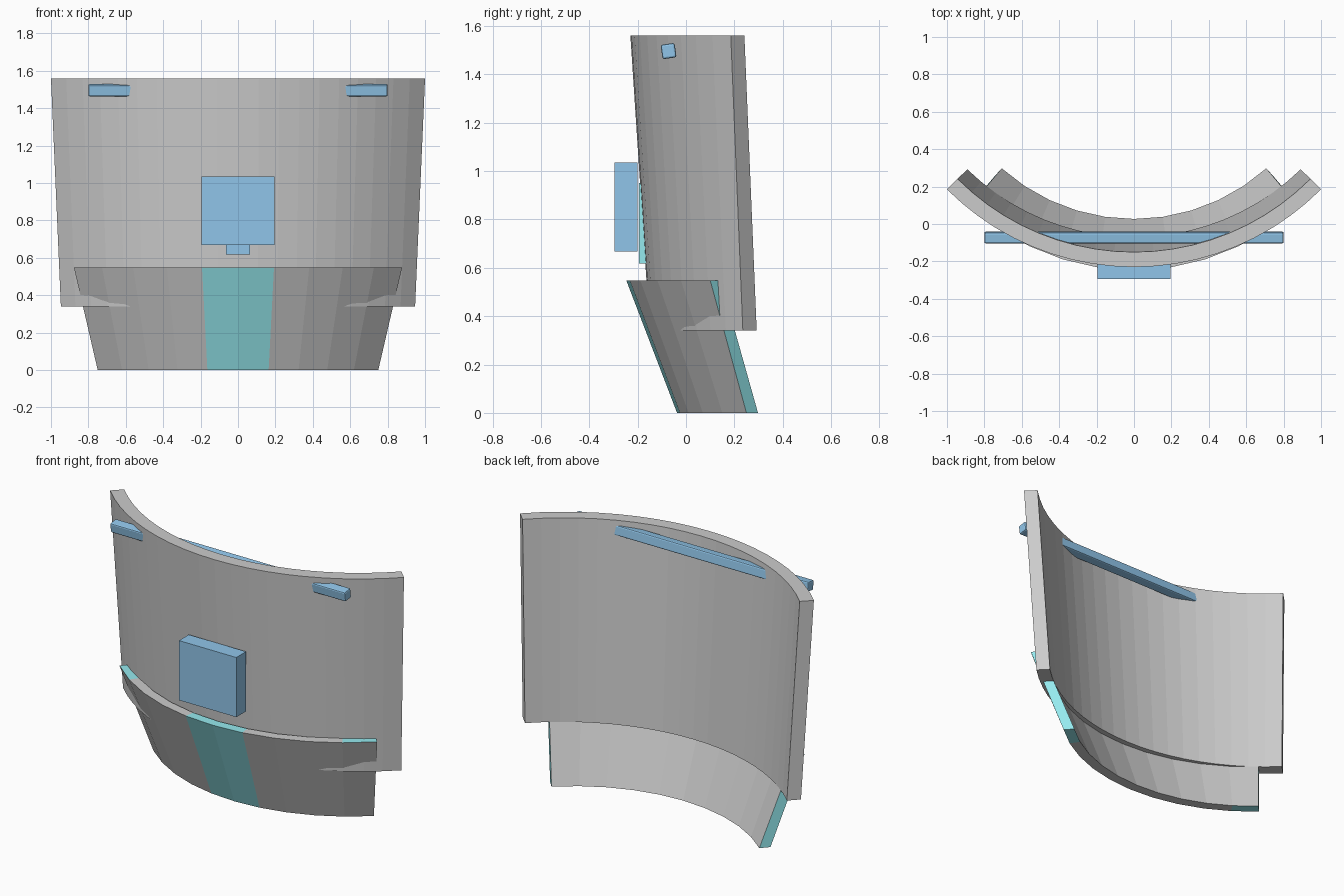
import bpy, bmesh, math

if "Cube" in bpy.data.objects:
    bpy.data.objects.remove(bpy.data.objects["Cube"])

def material(name, color):
    m = bpy.data.materials.new(name)
    m.diffuse_color = color
    m.use_nodes = True
    m.node_tree.nodes["Principled BSDF"].inputs["Base Color"].default_value = m.diffuse_color
    return m

grey = material("grey", (0.8, 0.8, 0.8, 1))
cyan = material("cyan", (0.30, 0.82, 0.86, 1))
blue = material("blue", (0.28, 0.56, 0.82, 1))

def finish(name, bm, mats):
    bmesh.ops.recalc_face_normals(bm, faces=bm.faces)
    me = bpy.data.meshes.new(name)
    bm.to_mesh(me)
    bm.free()
    for m in mats:
        me.materials.append(m)
    ob = bpy.data.objects.new(name, me)
    bpy.context.collection.objects.link(ob)
    return ob

def curved_panel(name, bottom, top, segs, accents=False):
    """Plate between two arcs; each is (half width, front y, end y, thickness, z)."""
    bm = bmesh.new()
    columns = []
    for i in range(segs + 1):
        col = []
        for half, y0, y1, thick, z in (bottom, top):
            sag = y1 - y0
            r = (half * half + sag * sag) / (2 * sag)
            a = math.asin(half / r) * (2 * i / segs - 1)
            for rad in (r, r - thick):
                col.append(bm.verts.new((rad * math.sin(a), y0 + r - rad * math.cos(a), z)))
        columns.append(col)          # bottom outer, bottom inner, top outer, top inner
    mid = segs // 2
    for i, (a, b) in enumerate(zip(columns, columns[1:])):
        centre, end = i in (mid - 1, mid), i in (0, segs - 1)
        for p, q, tint in ((0, 2, centre), (2, 3, centre or end), (3, 1, False), (1, 0, end)):
            f = bm.faces.new((a[p], a[q], b[q], b[p]))
            f.material_index = int(accents and tint)
    for c in (columns[0], columns[-1]):
        f = bm.faces.new((c[0], c[1], c[3], c[2]))
        f.material_index = int(accents)
    return finish(name, bm, [grey, cyan])

def box(name, lo, hi, mats, bevel=0, tilt=0, side_tint=False):
    bm = bmesh.new()
    bmesh.ops.create_cube(bm, size=1)
    for v in bm.verts:
        v.co = [v.co[k] * (hi[k] - lo[k]) for k in range(3)]
    if side_tint:
        for f in bm.faces:
            f.material_index = int(abs(f.normal.x) > 0.5)
    if bevel:
        bmesh.ops.bevel(bm, geom=bm.edges[:], offset=bevel, segments=2,
                        profile=0.5, affect='EDGES')
    ob = finish(name, bm, mats)
    ob.location = [(lo[k] + hi[k]) / 2 for k in range(3)]
    ob.rotation_euler.x = tilt
    return ob

# Main curved plate and the flared lower plate with tinted faces
curved_panel("upper_panel", (0.947, -0.15, 0.235, 0.08, 0.34),
             (1.0, -0.23, 0.185, 0.08, 1.56), 20)
curved_panel("lower_panel", (0.75, -0.037, 0.25, 0.064, 0),
             (0.877, -0.247, 0.10, 0.06, 0.548), 10, accents=True)

# Front block and the small tab behind it
box("front_block", (-0.195, -0.295, 0.668), (0.195, -0.20, 1.035), [blue])
box("block_tab", (-0.063, -0.195, 0.617), (0.063, -0.14, 0.95), [blue, cyan], side_tint=True)

# Cross bar running behind the plate and out through both sides
box("cross_bar", (-0.8, -0.101, 1.466), (0.8, -0.043, 1.526), [blue],
    bevel=0.008, tilt=math.radians(8))
